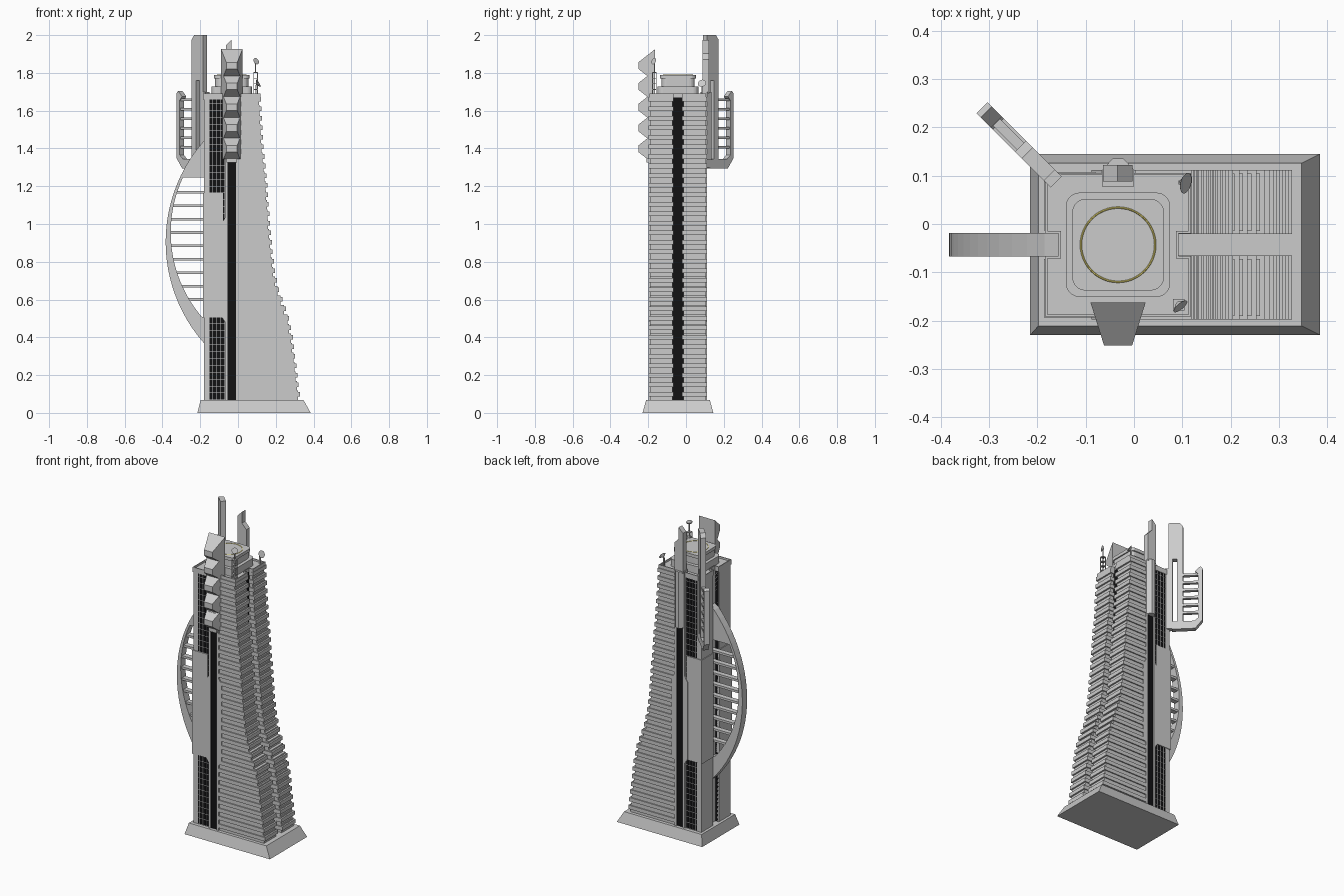
import bpy, bmesh, math
from mathutils import Vector

if "Cube" in bpy.data.objects:
    bpy.data.objects.remove(bpy.data.objects["Cube"])

CY = -0.043   # symmetry plane of the tower
CX = -0.033   # centre of the front and back columns


def material(name, col):
    m = bpy.data.materials.new(name)
    m.diffuse_color = (*col, 1)
    m.use_nodes = True
    m.node_tree.nodes["Principled BSDF"].inputs["Base Color"].default_value = m.diffuse_color
    return m


BLACK = material("black_glass", (0.006, 0.006, 0.007))
YELLOW = material("yellow_paint", (0.9, 0.78, 0.2))


def finish(name, bm, mat=None):
    bmesh.ops.recalc_face_normals(bm, faces=bm.faces)
    me = bpy.data.meshes.new(name)
    bm.to_mesh(me)
    bm.free()
    ob = bpy.data.objects.new(name, me)
    bpy.context.collection.objects.link(ob)
    if mat:
        me.materials.append(mat)
    return ob


def loft(bm, a, b):
    """Close the solid between two matching loops of points."""
    va, vb = [bm.verts.new(p) for p in a], [bm.verts.new(p) for p in b]
    bm.faces.new(va)
    bm.faces.new(vb[::-1])
    for i in range(len(a)):
        j = (i + 1) % len(a)
        bm.faces.new((va[i], vb[i], vb[j], va[j]))


def rect(x0, x1, y0, y1, z):
    return [(x0, y0, z), (x1, y0, z), (x1, y1, z), (x0, y1, z)]


def boxes(name, items, mat=None):
    bm = bmesh.new()
    for x0, x1, y0, y1, z0, z1 in items:
        loft(bm, rect(x0, x1, y0, y1, z0), rect(x0, x1, y0, y1, z1))
    return finish(name, bm, mat)


def both(items):
    """Boxes given by distance from the symmetry plane, on both sides of it."""
    return [(x0, x1, *sorted((CY + s * d0, CY + s * d1)), z0, z1)
            for x0, x1, d0, d1, z0, z1 in items for s in (-1, 1)]


def prism(name, pts, a, b, fn, mat=None):
    bm = bmesh.new()
    loft(bm, [fn(u, v, a) for u, v in pts], [fn(u, v, b) for u, v in pts])
    return finish(name, bm, mat)


# plinth
bm = bmesh.new()
loft(bm, rect(-0.215, 0.385, -0.23, 0.145, 0), rect(-0.198, 0.347, -0.211, 0.126, 0.068))
finish("plinth", bm)

# glass core, slotted on the left and right sides
boxes("glass_core", [(-0.15, 0.092, CY - 0.144, CY + 0.144, 0.06, 1.67)]
      + both([(-0.179, -0.15, 0.03, 0.144, 0.06, 1.67)]), BLACK)

# window grid over the glass
Z0, Z1 = 0.068, 1.675
grid = [(-0.181, -0.07, 0.03, 0.146, Z0 + 0.0365 * i, Z0 + 0.0365 * i + 0.0025) for i in range(44)]
grid += [(-0.181 + 0.0217 * i, -0.1785 + 0.0217 * i, 0.03, 0.146, Z0, Z1) for i in range(6)]
grid += [(-0.181, -0.15, 0.03 + 0.019 * i, 0.0325 + 0.019 * i, Z0, Z1) for i in range(7)]
boxes("window_grid", both(grid))
boxes("left_slot_wall", [(-0.156, -0.149, CY - 0.03, CY + 0.03, Z0, Z1)])

# blank panels wrapping the left corners
boxes("corner_panels", both([(-0.186, -0.08, 0.03, 0.151, 0.505, 1.165)]))

# framed centre strips on front and back
for s, side in ((-1, "front"), (1, "back")):
    for t in (-1, 1):
        pts = [(0.022, Z0), (0.035, Z0), (0.035, 0.48), (0.055, 0.51), (0.055, 1.0),
               (0.035, 1.035), (0.035, 1.66), (0.022, 1.66)]
        prism(side + "_strip_frame", pts, 0.13, 0.155,
              lambda u, v, w: (CX + t * u, CY + s * w, v))
boxes("centre_strip_glass", both([(CX - 0.023, CX + 0.023, 0.14, 0.148, Z0, 1.66)]), BLACK)

# terraced floors of the right wings
PROFILE = [(0.07, 0.33), (0.4, 0.29), (0.5, 0.27), (0.64, 0.22), (0.72, 0.2), (0.85, 0.183),
           (1.0, 0.17), (1.2, 0.155), (1.4, 0.135), (1.7, 0.118)]


def reach(z):
    for (za, xa), (zb, xb) in zip(PROFILE, PROFILE[1:]):
        if z <= zb:
            return xa + (xb - xa) * (z - za) / (zb - za)
    return PROFILE[-1][1]


N = 32
H = (1.68 - 0.068) / N
walls, slabs = [], []
for i in range(N):
    z = 0.068 + i * H
    x = reach(z + H / 2)
    walls.append((0.0, x - 0.01, 0.029, 0.148, z, z + H))
    slabs.append((0.002, x, 0.022, 0.155, z + 0.018, z + 0.042))
boxes("terrace_walls", both(walls))
boxes("terrace_ledges", both(slabs))

# roof slab and parapet
boxes("roof", [(-0.155, 0.09, CY - 0.146, CY + 0.146, 1.665, 1.68)]
      + both([(-0.181, -0.15, 0.028, 0.146, 1.665, 1.68), (0.085, 0.116, 0.028, 0.146, 1.665, 1.68)]))
boxes("parapet", both([(-0.184, 0.118, 0.144, 0.149, 1.66, 1.692),
                       (-0.184, -0.179, 0.026, 0.149, 1.66, 1.692),
                       (0.113, 0.118, 0.024, 0.149, 1.66, 1.692),
                       (-0.184, -0.153, 0.023, 0.028, 1.66, 1.692),
                       (0.087, 0.118, 0.023, 0.028, 1.66, 1.692)])
      + [(-0.156, -0.151, CY - 0.028, CY + 0.028, 1.66, 1.692),
         (0.087, 0.092, CY - 0.028, CY + 0.028, 1.66, 1.692)])


# stacked landing deck with rounded corners
def rounded(h, r):
    return [(CX + sx * (h - r) + r * math.cos(a), CY + sy * (h - r) + r * math.sin(a))
            for q, (sx, sy) in enumerate(((1, 1), (-1, 1), (-1, -1), (1, -1)))
            for a in [(q + k / 5) * math.pi / 2 for k in range(6)]]


for name, h, za, zb in (("deck_base", 0.108, 1.675, 1.727), ("deck_neck", 0.088, 1.72, 1.775),
                        ("deck_top", 0.095, 1.77, 1.79)):
    prism(name, rounded(h, 0.028), za, zb, lambda u, v, w: (u, v, w))
bpy.ops.mesh.primitive_torus_add(location=(CX, CY, 1.79), major_radius=0.077, minor_radius=0.002,
                                 major_segments=48, minor_segments=6)
bpy.context.object.name = "landing_circle"
bpy.context.object.data.materials.append(YELLOW)


# bow-shaped fin on the left side with horizontal bars
def outer(z):
    return 0.427 - math.sqrt(0.81 ** 2 - (z - 0.905) ** 2)


def inner(z):
    return 0.334 - math.sqrt(0.69 ** 2 - (z - 0.955) ** 2)


K = 24
bow = [(-0.15, 0.34)] + [(outer(z), z) for z in [0.36 + 1.075 * i / K for i in range(K + 1)]]
bow += [(-0.15, 1.46), (-0.15, 1.245)]
bow += [(inner(z), z) for z in [1.245 - 0.735 * i / K for i in range(K + 1)]] + [(-0.15, 0.49)]
prism("bow_fin", bow, CY - 0.024, CY + 0.024, lambda u, v, w: (u, w, v))
boxes("bow_bars", [(inner(z) - 0.008, -0.15, CY - 0.016, CY + 0.016, z - 0.007, z + 0.007)
                   for z in [0.6 + 0.071 * i for i in range(9)]])

# crest of stacked wedges on the front
bm = bmesh.new()
for i in range(5):
    zt = 1.926 - 0.11 * i
    side = [(-0.163, zt), (-0.252, zt - 0.07), (-0.252, zt - 0.105), (-0.205, zt - 0.142), (-0.163, zt - 0.142)]
    loops = [[(CX + s * (0.057 - 0.028 * (-0.163 - y) / 0.089), y, z) for y, z in side] for s in (-1, 1)]
    loft(bm, *loops)
finish("front_crest", bm)
boxes("crest_spine", [(CX - 0.028, CX + 0.028, -0.21, -0.165, 1.325, 1.45)])

# mast on the back: ridged body and two slanted blades
prism("back_mast_body", [(-0.066, 0.078), (0.0, 0.078), (0.0, 0.112), (-0.022, 0.136), (-0.044, 0.136), (-0.066, 0.112)],
      1.34, 1.7, lambda u, v, w: (u, v, w))
for name, pts in (("back_mast_tall_blade", [(-0.064, 1.69), (-0.034, 1.69), (-0.034, 1.975), (-0.064, 1.945)]),
                  ("back_mast_short_blade", [(-0.036, 1.69), (-0.003, 1.69), (-0.003, 1.87), (-0.036, 1.905)])):
    prism(name, pts, 0.088, 0.122, lambda u, v, w: (u, w, v))

# diagonal fin at the back left corner
D = Vector((-1, 1, 0)).normalized()
P = Vector((1, 1, 0)).normalized()
ORIGIN = Vector((-0.168, 0.094, 0))


def diagonal(u, v, w):
    return ORIGIN + D * u + P * w + Vector((0, 0, v))


T = 0.016
for name, pts, t in (
        ("diagonal_mast_inner", [(-0.01, 1.3), (0.035, 1.3), (0.035, 2.0), (0.01, 2.0), (0.01, 1.7), (-0.01, 1.7)], T),
        ("diagonal_mast_outer", [(0.06, 1.3), (0.095, 1.3), (0.095, 1.975), (0.075, 2.0), (0.06, 2.0)], T),
        ("diagonal_mast_top", [(0.035, 1.76), (0.06, 1.76), (0.06, 2.0), (0.035, 2.0)], T),
        ("diagonal_foot", [(0.03, 1.295), (0.165, 1.295), (0.208, 1.35), (0.208, 1.69), (0.195, 1.705),
                           (0.165, 1.675), (0.183, 1.655), (0.183, 1.365), (0.16, 1.345), (0.03, 1.345)], T)):
    prism(name, pts, -t, t, diagonal)
for i in range(6):
    z = 1.4 + 0.05 * i
    prism("diagonal_rung", [(0.09, z), (0.19, z), (0.19, z + 0.014), (0.09, z + 0.014)], -0.01, 0.01, diagonal)


# roof aerial tower and dishes
def dish(name, loc, r, rot):
    bpy.ops.mesh.primitive_cone_add(vertices=16, radius1=0.004, radius2=r, depth=r * 0.6,
                                    location=loc, rotation=rot)
    bpy.context.object.name = name


ax, ay = 0.093, -0.167
boxes("aerial_tower", [(ax + sx * 0.01 - 0.002, ax + sx * 0.01 + 0.002, ay + sy * 0.01 - 0.002,
                        ay + sy * 0.01 + 0.002, 1.68, 1.8) for sx in (-1, 1) for sy in (-1, 1)]
      + [(ax - 0.012, ax + 0.012, ay - 0.012, ay + 0.012, z, z + 0.004) for z in (1.71, 1.74, 1.77, 1.8)]
      + [(ax - 0.003, ax + 0.003, ay - 0.003, ay + 0.003, 1.8, 1.86)])
dish("aerial_dish", (ax, ay, 1.86), 0.018, (math.radians(70), 0, math.radians(40)))
boxes("dish_post", [(0.092, 0.1, 0.082, 0.09, 1.68, 1.735)])
dish("roof_dish", (0.102, 0.086, 1.742), 0.022, (0, math.radians(60), math.radians(-15)))
